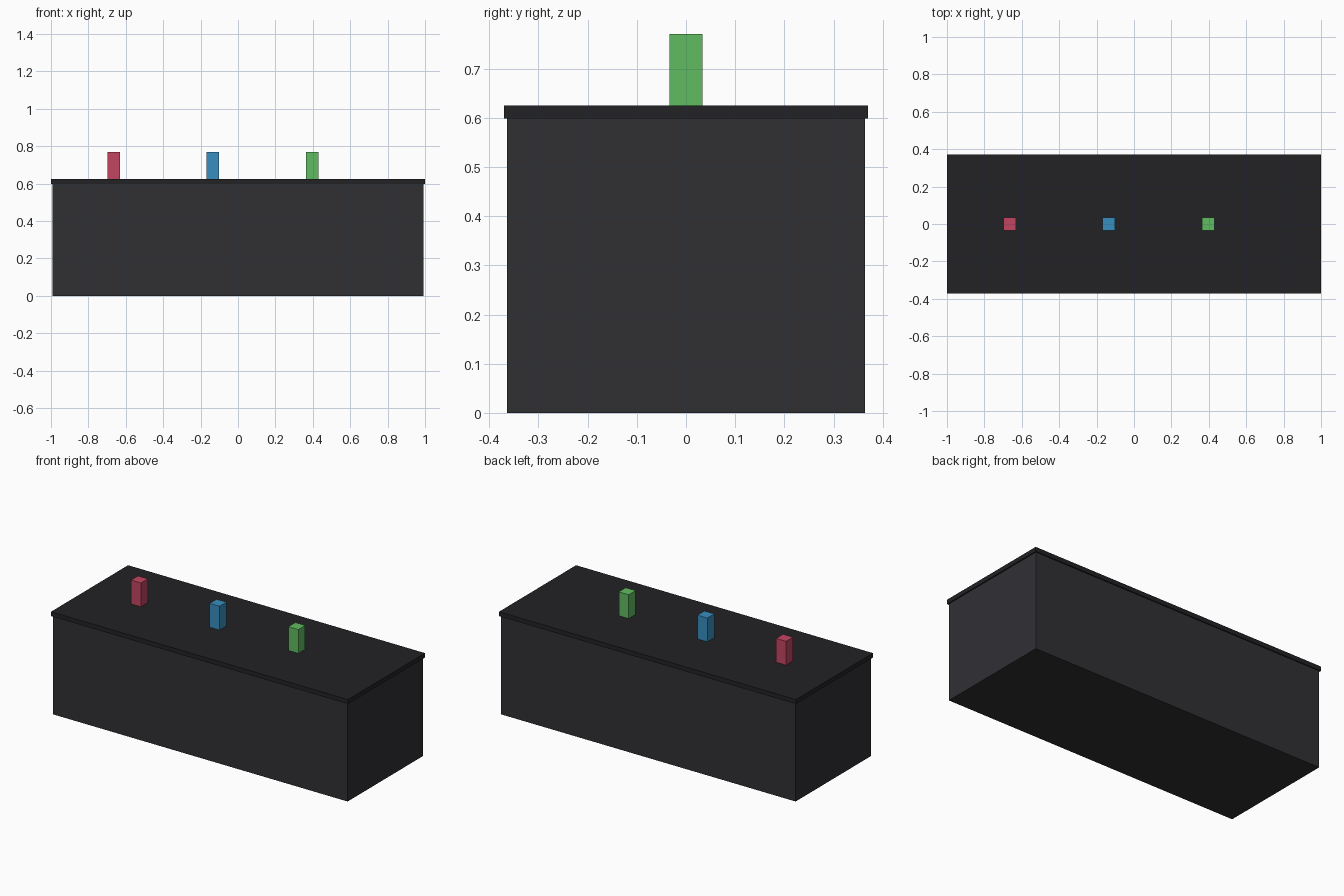
import bpy

if "Cube" in bpy.data.objects:
    bpy.data.objects.remove(bpy.data.objects["Cube"])


def material(name, color):
    mat = bpy.data.materials.new(name)
    mat.diffuse_color = color
    mat.use_nodes = True
    mat.node_tree.nodes["Principled BSDF"].inputs["Base Color"].default_value = mat.diffuse_color
    return mat


def box(name, size, x, z0, mat):
    """Box centred on (x, 0) with its underside at z0."""
    bpy.ops.mesh.primitive_cube_add(size=1, location=(x, 0, z0 + size[2] / 2))
    obj = bpy.context.object
    obj.name = name
    obj.scale = size
    bpy.ops.object.transform_apply(location=False, rotation=False, scale=True)
    obj.data.materials.append(mat)
    return obj


BODY_H, TOP_H = 0.598, 0.027

# Counter body and slightly overhanging top slab
box("counter_body", (1.986, 0.727, BODY_H), 0, 0,
    material("body_dark", (0.03, 0.029, 0.034, 1)))
box("counter_top", (2.0, 0.741, TOP_H), 0, BODY_H,
    material("top_dark", (0.016, 0.016, 0.019, 1)))

# Row of translucent coloured bottles standing on the top
bottles = {
    "red": (0.54, 0.06, 0.12, 0.8),
    "blue": (0.04, 0.27, 0.52, 0.8),
    "green": (0.12, 0.50, 0.12, 0.8),
}
for i, (name, color) in enumerate(bottles.items()):
    box(f"{name}_bottle", (0.067, 0.067, 0.145), -0.664 + 0.53 * i,
        BODY_H + TOP_H, material(f"{name}_glass", color))
